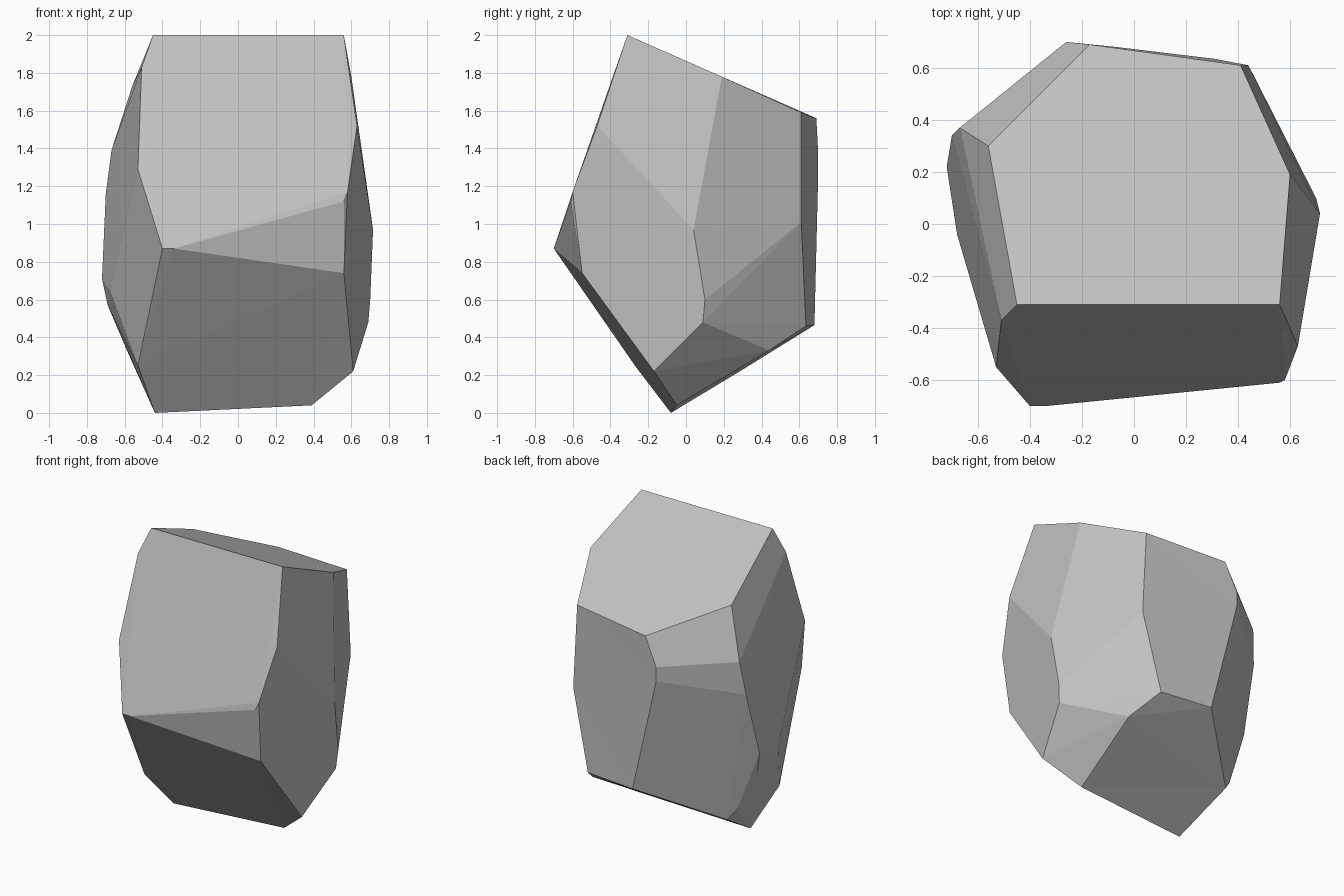
import bpy
import bmesh
import math

# Remove the default cube if it is there
default_cube = bpy.data.objects.get("Cube")
if default_cube:
    bpy.data.objects.remove(default_cube, do_unlink=True)


def make_material(name, colour):
    material = bpy.data.materials.new(name)
    material.use_nodes = True
    material.diffuse_color = colour
    shader = material.node_tree.nodes["Principled BSDF"]
    shader.inputs["Base Color"].default_value = colour
    return material


def hull_object(name, corner_groups, material):
    """Wrap a convex shell around the corners and merge coplanar triangles."""
    shell = bmesh.new()
    for group in corner_groups:
        for corner in group:
            shell.verts.new(corner)
    result = bmesh.ops.convex_hull(shell, input=shell.verts[:])
    unused = {item for item in result["geom_interior"] + result["geom_unused"]
              if isinstance(item, bmesh.types.BMVert)}
    bmesh.ops.delete(shell, geom=list(unused), context="VERTS")
    bmesh.ops.dissolve_limit(shell, angle_limit=math.radians(2.5),
                             verts=shell.verts[:], edges=shell.edges[:])
    bmesh.ops.triangulate(shell, faces=[f for f in shell.faces if len(f.verts) > 4])
    bmesh.ops.recalc_face_normals(shell, faces=shell.faces[:])
    mesh = bpy.data.meshes.new(name)
    shell.to_mesh(mesh)
    shell.free()
    mesh.materials.append(material)
    rock = bpy.data.objects.new(name, mesh)
    bpy.context.collection.objects.link(rock)
    return rock


# Sloping top facet
top_rim = [(-.45, -.31, 2), (.56, -.31, 2), (.6, .19, 1.78),
           (.41, .61, 1.59), (-.17, .69, 1.56), (-.56, .3, 1.73)]

# Lower outline of the leaning front facet and the wedge below it
front_rim = [(-.51, -.37, 1.83), (-.53, -.55, 1.29), (-.4, -.7, .87),
             (-.34, -.7, .87), (.56, -.61, 1.12), (.58, -.6, 1.17),
             (.63, -.47, 1.52), (.56, -.55, .74)]

# Widest corners on each side
right_side = [(.715, .04, .97), (.7, .1, .6), (.69, .09, .48)]
left_side = [(-.67, .37, 1.39), (-.7, .34, 1.16), (-.72, .22, .71),
             (-.69, .2, .57), (-.68, -.04, .65)]
back_side = [(.44, .61, 1.01), (-.26, .7, 1.37), (-.26, .7, 1.27)]

# Slanted underside
bottom_rim = [(-.44, -.08, 0), (.39, -.05, .04), (.61, -.17, .22),
              (.41, .44, .33), (.31, .635, .46), (-.065, .68, .465),
              (-.515, .285, .22), (-.57, .255, .29), (-.53, -.27, .25)]

stone_grey = make_material("stone_grey", (.54, .54, .54, 1))
hull_object("rock", [top_rim, front_rim, right_side, left_side,
                     back_side, bottom_rim], stone_grey)
